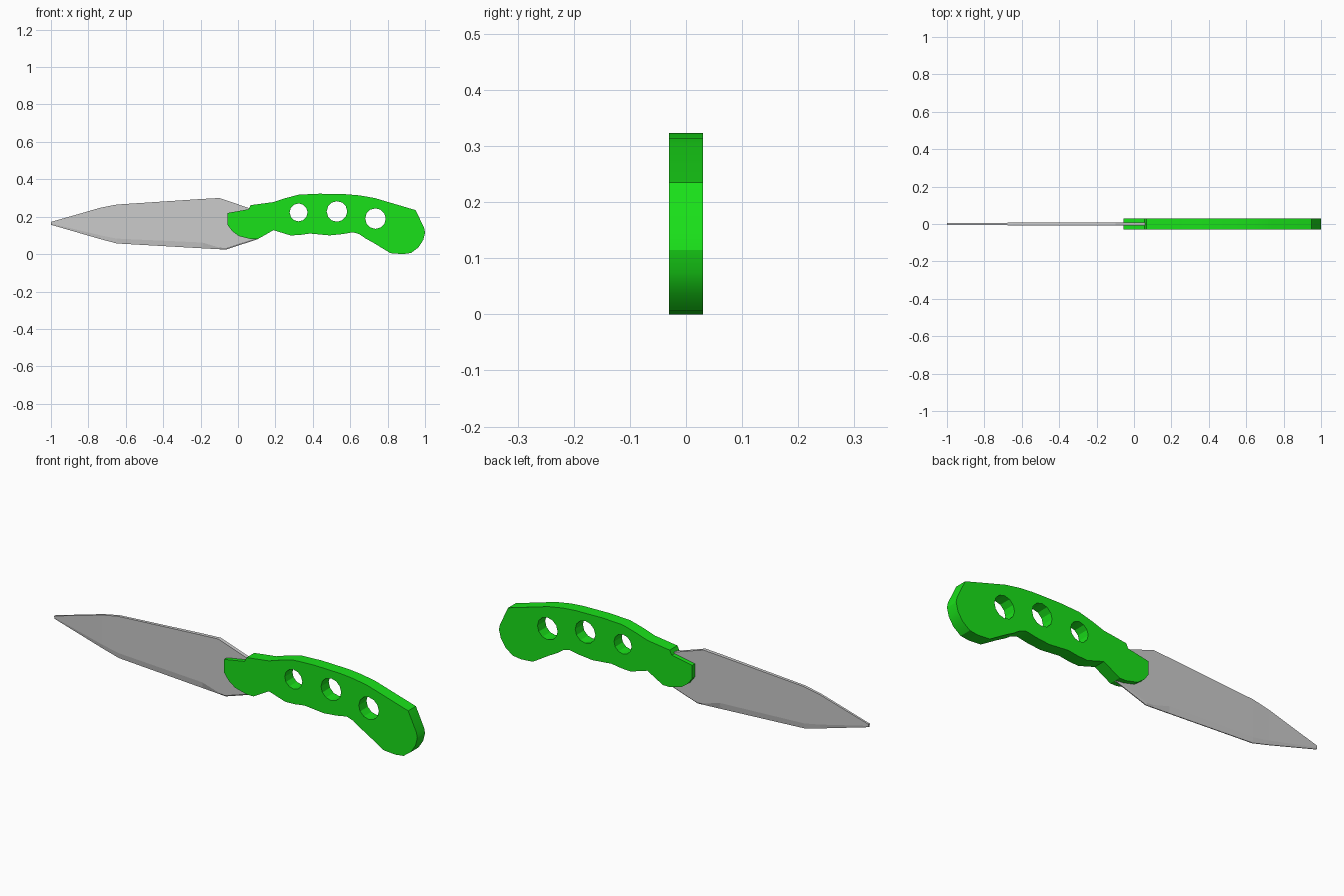
import bpy, bmesh
from math import cos, sin, pi, radians

if "Cube" in bpy.data.objects:
    bpy.data.objects.remove(bpy.data.objects["Cube"])


def circle(cx, cz, r, n=12):
    return [(cx + r * cos(2 * pi * i / n), cz + r * sin(2 * pi * i / n)) for i in range(n)]


def plate(name, loops, half):
    """Flat plate in the XZ plane; loops after the first are holes."""
    cu = bpy.data.curves.new(name, 'CURVE')
    cu.dimensions = '2D'
    cu.fill_mode = 'BOTH'
    cu.extrude = half
    for pts in loops:
        sp = cu.splines.new('POLY')
        sp.points.add(len(pts) - 1)
        for p, (x, z) in zip(sp.points, pts):
            p.co = (x, z, 0, 1)
        sp.use_cyclic_u = True
    ob = bpy.data.objects.new(name, cu)
    bpy.context.collection.objects.link(ob)
    ob.rotation_euler.x = radians(90)
    bpy.ops.object.select_all(action='DESELECT')
    bpy.context.view_layer.objects.active = ob
    ob.select_set(True)
    bpy.ops.object.convert(target='MESH')
    bpy.ops.object.transform_apply(location=False, rotation=True, scale=False)
    ob = bpy.context.object
    bm = bmesh.new()
    bm.from_mesh(ob.data)
    bmesh.ops.remove_doubles(bm, verts=bm.verts, dist=1e-4)
    bmesh.ops.recalc_face_normals(bm, faces=bm.faces)
    bm.to_mesh(ob.data)
    bm.free()
    return ob


# Handle: curved grip with three through holes
grip = [(-0.055, 0.22), (0.057, 0.24), (0.068, 0.262), (0.19, 0.278), (0.25, 0.298),
        (0.325, 0.318), (0.436, 0.323), (0.58, 0.32), (0.65, 0.314), (0.73, 0.30),
        (0.95, 0.235), (0.995, 0.14), (1.0, 0.115), (0.99, 0.075), (0.965, 0.036),
        (0.925, 0.006), (0.88, 0.0), (0.815, 0.005), (0.73, 0.057), (0.68, 0.085),
        (0.65, 0.106), (0.615, 0.117), (0.56, 0.107), (0.49, 0.10), (0.385, 0.11),
        (0.33, 0.102), (0.28, 0.10), (0.19, 0.128), (0.105, 0.08), (0.07, 0.08),
        (0.005, 0.096), (-0.03, 0.122), (-0.055, 0.155)]
holes = [circle(0.324, 0.223, 0.048), circle(0.529, 0.228, 0.055), circle(0.735, 0.19, 0.055)]
handle = plate("handle", [grip] + holes, 0.03)
bpy.ops.object.shade_smooth_by_angle(angle=radians(25))
green = bpy.data.materials.new("green")
green.diffuse_color = (0.01, 0.75, 0.01, 1)
green.use_nodes = True
green.node_tree.nodes["Principled BSDF"].inputs["Base Color"].default_value = green.diffuse_color
handle.data.materials.append(green)

# Blade: stations of x, spine z, bevel z, edge z, spine half thickness
stations = [(-1.0, 0.172, 0.164, 0.157, 0.005), (-0.735, 0.248, 0.1, 0.08, 0.006),
            (-0.648, 0.265, 0.083, 0.057, 0.007), (-0.19, 0.295, 0.062, 0.031, 0.009),
            (-0.10, 0.30, 0.035, 0.026, 0.009), (-0.065, 0.288, 0.032, 0.024, 0.009),
            (0.063, 0.245, 0.074, 0.066, 0.009), (0.105, 0.23, 0.088, 0.08, 0.009)]
bm = bmesh.new()
rings = []
for x, top, mid, low, h in stations:
    section = [(-h, top), (-h * 0.8, mid), (-0.002, low), (0.002, low), (h * 0.8, mid), (h, top)]
    rings.append([bm.verts.new((x, y, z)) for y, z in section])
for a, b in zip(rings, rings[1:]):
    for i in range(6):
        j = (i + 1) % 6
        bm.faces.new((a[i], a[j], b[j], b[i]))
bm.faces.new(rings[0])
bm.faces.new(rings[-1])
bmesh.ops.recalc_face_normals(bm, faces=bm.faces)
mesh = bpy.data.meshes.new("blade")
bm.to_mesh(mesh)
bm.free()
blade = bpy.data.objects.new("blade", mesh)
bpy.context.collection.objects.link(blade)
